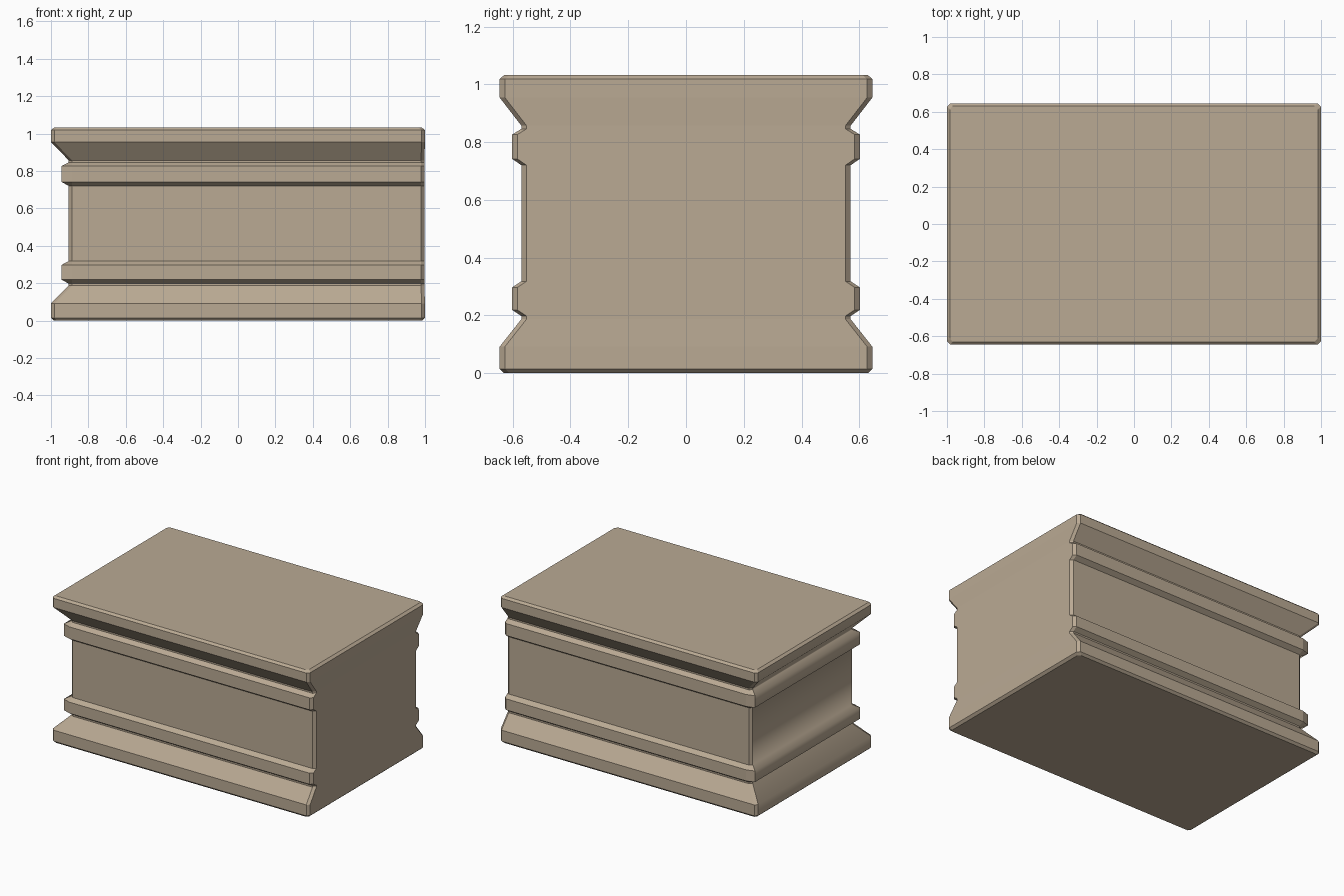
import bpy, bmesh

if "Cube" in bpy.data.objects:
    bpy.data.objects.remove(bpy.data.objects["Cube"])

# Stone colour
stone = bpy.data.materials.new("warm_stone")
stone.diffuse_color = (0.49, 0.40, 0.295, 1)
stone.use_nodes = True
stone.node_tree.nodes["Principled BSDF"].inputs["Base Color"].default_value = stone.diffuse_color

# Moulding profile: height, left reach, right reach, half depth, corner cut along x on the left
LEVELS = [
    (0.000, 0.983, 0.983, 0.630, 0.012),   # bottom bevel
    (0.015, 1.000, 1.000, 0.645, 0.018),   # foot
    (0.092, 1.000, 1.000, 0.645, 0.018),
    (0.187, 0.905, 0.996, 0.570, 0.018),   # lower neck
    (0.198, 0.905, 0.996, 0.570, 0.018),
    (0.219, 0.945, 0.996, 0.602, 0.056),   # lower band
    (0.297, 0.945, 0.996, 0.602, 0.056),
    (0.318, 0.905, 0.996, 0.570, 0.018),   # plain wall
    (0.720, 0.905, 0.996, 0.570, 0.018),
    (0.742, 0.945, 0.996, 0.602, 0.056),   # upper band
    (0.826, 0.945, 0.996, 0.602, 0.056),
    (0.846, 0.905, 0.996, 0.570, 0.018),   # upper neck
    (0.857, 0.905, 0.996, 0.570, 0.018),
    (0.954, 1.000, 1.000, 0.645, 0.018),   # cap
    (1.018, 1.000, 1.000, 0.645, 0.018),
    (1.032, 0.983, 0.983, 0.630, 0.012),   # top bevel
]
CUT = 0.018


def ring(bm, z, left, right, half, cut):
    """Rectangle with cut corners, anticlockwise from the front left."""
    pts = [(-left + cut, -half), (right - CUT, -half),
           (right, -half + CUT), (right, half - CUT),
           (right - CUT, half), (-left + cut, half),
           (-left, half - CUT), (-left, -half + CUT)]
    return [bm.verts.new((x, y, z)) for x, y in pts]


# Plinth body: loft the rings and close both ends
bm = bmesh.new()
rings = [ring(bm, *level) for level in LEVELS]
left_end = set()
for j, (a, b) in enumerate(zip(rings, rings[1:])):
    for i in range(8):
        k = (i + 1) % 8
        face = bm.faces.new((a[i], a[k], b[k], b[i]))
        if i == 6 and 0 < j < len(rings) - 2:
            left_end.add(face)
bm.faces.new(rings[0][::-1])
bm.faces.new(rings[-1])

# The left end is softly shaded, everything else is crisp
for face in left_end:
    face.smooth = True
for edge in bm.edges:
    edge.smooth = all(f in left_end for f in edge.link_faces)

mesh = bpy.data.meshes.new("plinth_block")
bm.to_mesh(mesh)
bm.free()
mesh.materials.append(stone)
bpy.context.collection.objects.link(bpy.data.objects.new("plinth_block", mesh))
